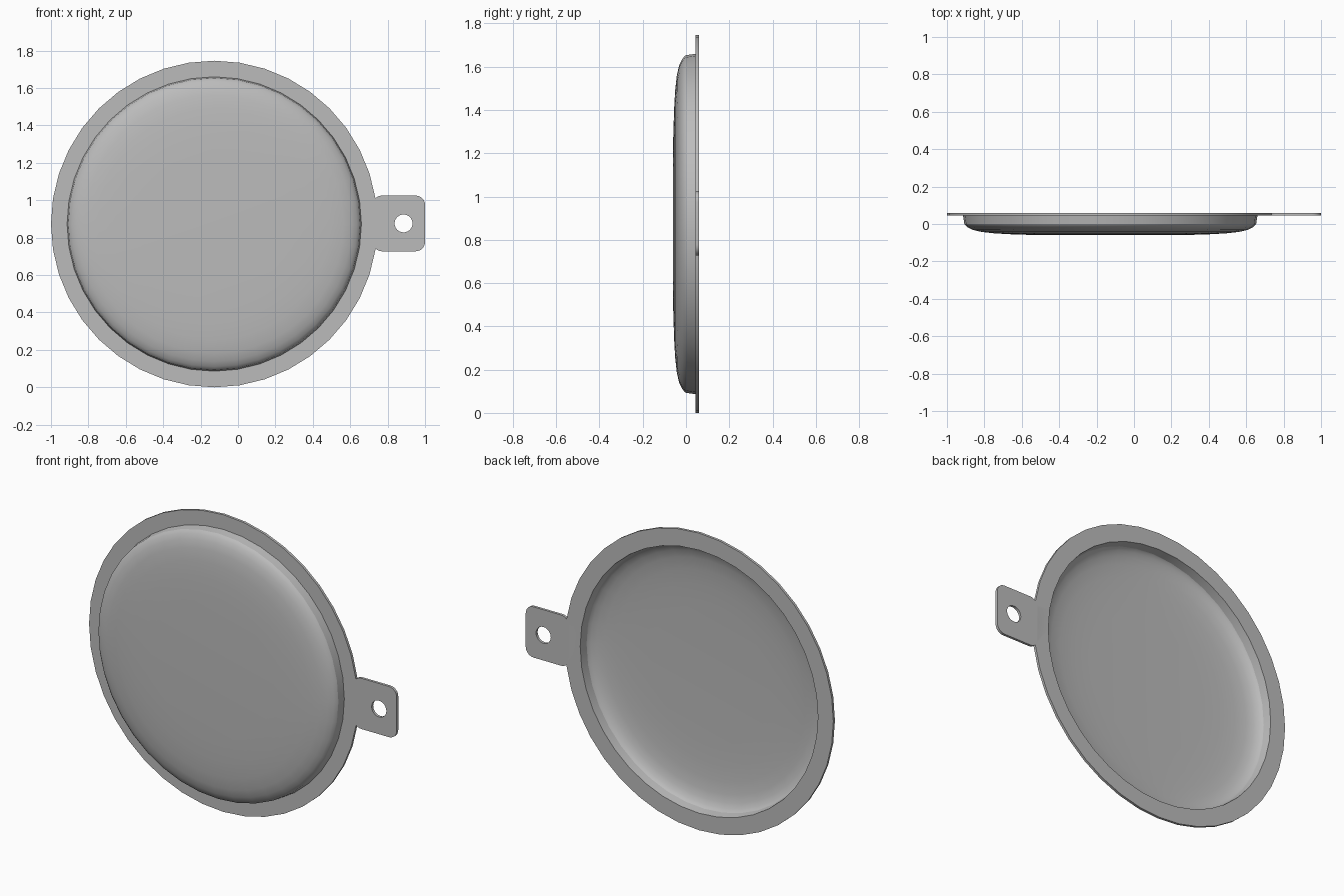
import bpy, bmesh, math
from mathutils import Matrix, Vector

cube = bpy.data.objects.get("Cube")
if cube:
    bpy.data.objects.remove(cube, do_unlink=True)

CX, CZ = -0.127, 0.873      # centre of the dish
R = 0.873                   # flange radius
FRONT, BACK = 0.045, 0.06   # flange faces
SIDES = 40

grey = bpy.data.materials.new("plain grey")
grey.use_nodes = True
colour = (0.5, 0.5, 0.5, 1)
grey.diffuse_color = colour
grey.node_tree.nodes["Principled BSDF"].inputs["Base Color"].default_value = colour


def make_object(name, bm):
    bmesh.ops.recalc_face_normals(bm, faces=bm.faces)
    mesh = bpy.data.meshes.new(name)
    bm.to_mesh(mesh)
    bm.free()
    mesh.materials.append(grey)
    obj = bpy.data.objects.new(name, mesh)
    bpy.context.collection.objects.link(obj)
    return obj


def lathe(name, profile):
    """Spin (radius, y) points around the dish axis."""
    bm = bmesh.new()
    verts = [bm.verts.new((CX + r, y, CZ)) for r, y in profile]
    edges = [bm.edges.new(pair) for pair in zip(verts, verts[1:])]
    bmesh.ops.spin(bm, geom=verts + edges, cent=(CX, 0, CZ), axis=(0, 1, 0),
                   angle=math.tau, steps=SIDES, use_duplicate=False)
    bmesh.ops.remove_doubles(bm, verts=bm.verts, dist=0.0005)
    return make_object(name, bm)


def prism(name, outline, y0, y1):
    """Extrude an (x, z) outline from y0 to y1."""
    bm = bmesh.new()
    face = bm.faces.new([bm.verts.new((x, y0, z)) for x, z in outline])
    side = bmesh.ops.extrude_face_region(bm, geom=[face])["geom"]
    moved = [v for v in side if isinstance(v, bmesh.types.BMVert)]
    bmesh.ops.translate(bm, verts=moved, vec=(0, y1 - y0, 0))
    return make_object(name, bm)


def arc(x, z, r, start, sweep, steps):
    return [(x + r * math.cos(start + sweep * i / steps),
             z + r * math.sin(start + sweep * i / steps)) for i in range(steps + 1)]


def boolean(target, tool, operation):
    mod = target.modifiers.new("join", "BOOLEAN")
    mod.operation, mod.solver, mod.object = operation, "EXACT", tool
    bpy.context.view_layer.objects.active = target
    bpy.ops.object.modifier_apply(modifier=mod.name)
    bpy.data.objects.remove(tool, do_unlink=True)


# Thin dish: domed front, short wall, flat flange, hollow back
dome = [(0, -0.06), (0.4, -0.059), (0.53, -0.055), (0.62, -0.05), (0.69, -0.042),
        (0.735, -0.031), (0.763, -0.017), (0.777, -0.005), (0.78, 0)]
hollow = [(r * 0.981, y + 0.012) for r, y in reversed(dome)]
profile = dome + [(0.787, FRONT), (R, FRONT), (R, BACK), (0.773, BACK)] + hollow
dish = lathe("dish", profile)

# Rounded tab with a hole, merged flush into the flange
X0, X1, Z0, Z1, C = 0.72, 1.0, 0.727, 1.025, 0.05
corners = [(X1 - C, Z1 - C), (X0 + C, Z1 - C), (X0 + C, Z0 + C), (X1 - C, Z0 + C)]
outline = [p for i, (x, z) in enumerate(corners)
           for p in arc(x, z, C, i * math.pi / 2, math.pi / 2, 6)]
tab = prism("tab", outline, FRONT, BACK)
hole = prism("hole_cutter", arc(0.885, 0.876, 0.048, 0, math.tau, 24)[:-1], 0, 0.1)
boolean(tab, hole, "DIFFERENCE")
boolean(dish, tab, "UNION")

# Smooth dome with crisp rims where it meets the wall
bpy.ops.object.select_all(action="DESELECT")
dish.select_set(True)
bpy.context.view_layer.objects.active = dish
bpy.ops.object.shade_smooth_by_angle(angle=math.radians(30))
verts = dish.data.vertices
for edge in dish.data.edges:
    a, b = (verts[i].co for i in edge.vertices)
    for r, y in (dome[-1], hollow[0]):
        if all(abs(p.y - y) < 0.0005 and abs(math.hypot(p.x - CX, p.z - CZ) - r) < 0.002
               for p in (a, b)):
            edge.use_edge_sharp = True
